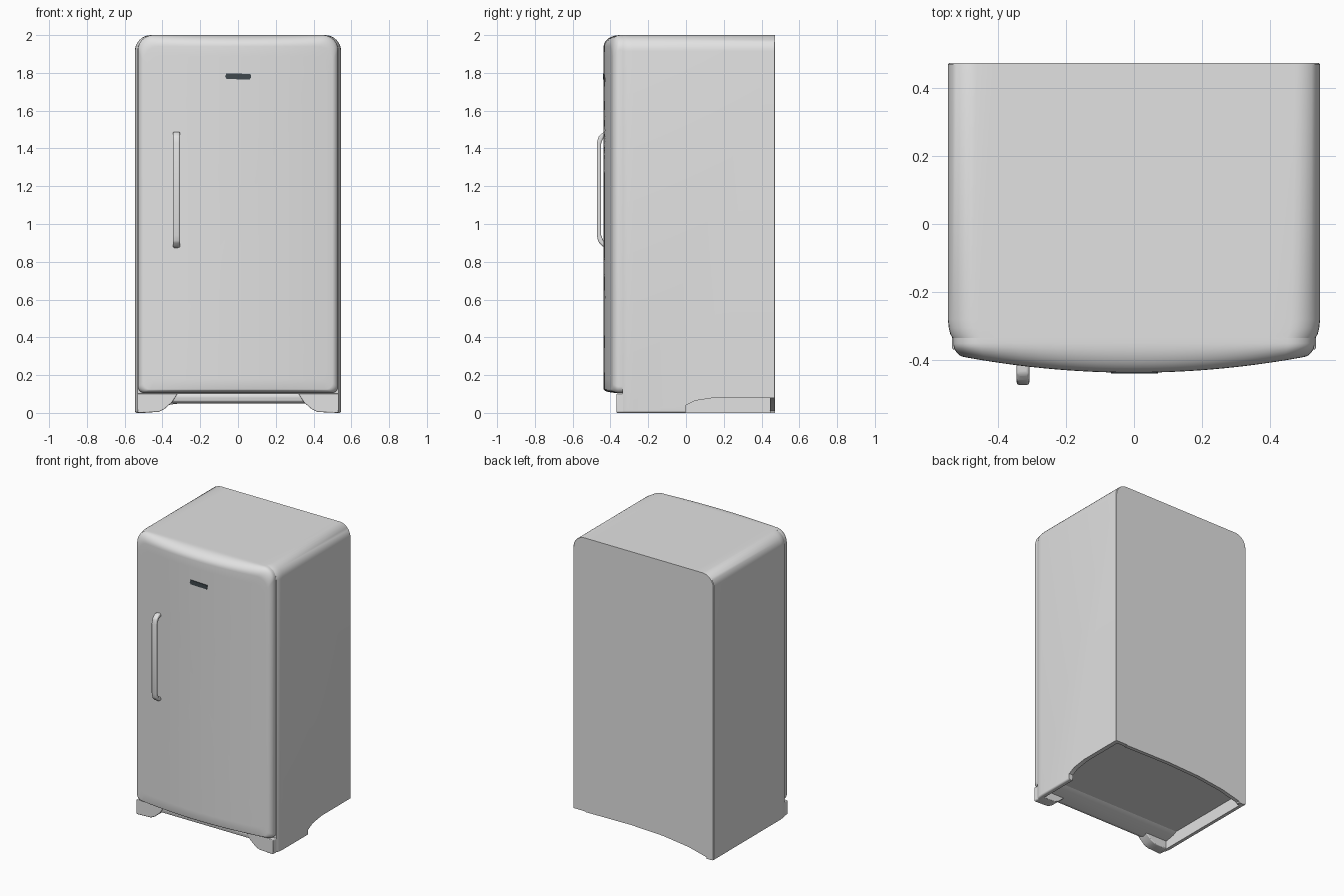
import bpy, bmesh, math
from mathutils import Vector

if "Cube" in bpy.data.objects:
    bpy.data.objects.remove(bpy.data.objects["Cube"])


def material(name, rgb):
    m = bpy.data.materials.new(name)
    m.diffuse_color = (*rgb, 1)
    m.use_nodes = True
    m.node_tree.nodes["Principled BSDF"].inputs["Base Color"].default_value = m.diffuse_color
    return m


ENAMEL = material("light_grey_enamel", (0.76, 0.76, 0.76))
SLATE = material("slate_badge", (0.05, 0.065, 0.075))


def finish(name, bm, mat):
    bmesh.ops.recalc_face_normals(bm, faces=bm.faces)
    me = bpy.data.meshes.new(name)
    bm.to_mesh(me)
    bm.free()
    ob = bpy.data.objects.new(name, me)
    bpy.context.collection.objects.link(ob)
    me.materials.append(mat)
    return ob


def activate(ob):
    bpy.ops.object.select_all(action='DESELECT')
    ob.select_set(True)
    bpy.context.view_layer.objects.active = ob


def smooth(ob, angle=35):
    activate(ob)
    bpy.ops.object.shade_smooth_by_angle(angle=math.radians(angle))


def arc(cx, cz, r, start):
    return [(cx + r * math.cos(math.radians(start + 90 * i / 8)),
             cz + r * math.sin(math.radians(start + 90 * i / 8))) for i in range(9)]


def outline(w, z0, z1, rt, rb, n=16):
    """Rounded rectangle in x-z with subdivided top and bottom edges."""
    def edge(xa, xb, z):
        return [(xa + (xb - xa) * i / n, z) for i in range(1, n)]
    return (edge(-w + rb, w - rb, z0) + arc(w - rb, z0 + rb, rb, -90)
            + arc(w - rt, z1 - rt, rt, 0) + edge(w - rt, -w + rt, z1)
            + arc(-w + rt, z1 - rt, rt, 90) + arc(-w + rb, z0 + rb, rb, 180))


def loft(name, rings, mat):
    bm = bmesh.new()
    vs = [[bm.verts.new(p) for p in r] for r in rings]
    n = len(vs[0])
    for a, b in zip(vs, vs[1:]):
        for i in range(n):
            bm.faces.new((a[i], a[(i + 1) % n], b[(i + 1) % n], b[i]))
    bm.faces.new(vs[0])
    bm.faces.new(vs[-1])
    return finish(name, bm, mat)


def prism(name, pts, axis, a, b, mat, bevel=0):
    """Extrude a 2D outline along x (points y,z) or y (points x,z)."""
    def at(p, d):
        return (d, p[0], p[1]) if axis == 'x' else (p[0], d, p[1])
    bm = bmesh.new()
    f = bm.faces.new([bm.verts.new(at(p, a)) for p in pts])
    ext = bmesh.ops.extrude_face_region(bm, geom=[f])
    new = [g for g in ext['geom'] if isinstance(g, bmesh.types.BMVert)]
    bmesh.ops.translate(bm, verts=new, vec=Vector(at((0, 0), b - a)))
    ob = finish(name, bm, mat)
    if bevel:
        m = ob.modifiers.new("soft_edges", 'BEVEL')
        m.width, m.segments, m.limit_method = bevel, 3, 'ANGLE'
        m.angle_limit = math.radians(25)
        smooth(ob)
    return ob


# Cabinet: rounded shell, sides easing inward at the front to meet the door
rings = []
for y, d in [(0.472, 0.004), (0.468, 0), (-0.28, 0), (-0.305, 0.003),
             (-0.322, 0.007), (-0.335, 0.014)]:
    rings.append([(x, y, z) for x, z in outline(0.546 - d, 0, 2.0, 0.085, 0.012)])
cabinet = loft("cabinet", rings, ENAMEL)

# Cutters: hollow underside, cut-out at right rear, arch along the back
cutters = [
    prism("cut_under", [(-0.6, -0.1), (0.445, -0.1), (0.445, 0.085), (-0.6, 0.085)],
          'x', -0.515, 0.515, ENAMEL),
    prism("cut_side", [(-0.01, -0.1), (0.0, 0.04), (0.05, 0.065), (0.15, 0.08),
                       (0.6, 0.08), (0.6, -0.1)], 'x', 0.45, 0.7, ENAMEL),
    prism("cut_back", [(-0.5, -0.1), (-0.49, 0.01), (-0.35, 0.045), (-0.15, 0.07),
                       (0.1, 0.08), (0.53, 0.075), (0.53, -0.1)], 'y', 0.4, 0.7, ENAMEL),
]
for c in cutters:
    c.hide_render = True
    m = cabinet.modifiers.new("cut", 'BOOLEAN')
    m.operation, m.object, m.solver = 'DIFFERENCE', c, 'EXACT'
    activate(cabinet)
    bpy.ops.object.modifier_apply(modifier=m.name)
    bpy.data.objects.remove(c)
smooth(cabinet)

# Door: softly rounded rim and a front bowed outward across its width
W, Z0, Z1, CZ = 0.53, 0.105, 2.0, 1.05


def bow(x):
    return 0.052 * (1 - min(1, (x / W) ** 2))


rings = [[(x, -0.334, z) for x, z in outline(W, Z0, Z1, 0.08, 0.035)]]
for i in range(9):
    t = math.radians(90 * i / 8)
    s, k = math.sin(t), 1 - math.cos(t)
    o = outline(W - 0.03 * k, Z0 + 0.02 * k, Z1 - 0.06 * k, 0.08, 0.035)
    rings.append([(x, -0.35 - (0.034 + bow(x)) * s, z) for x, z in o])
last = rings[-1]
for f in (0.94, 0.85, 0.72, 0.58, 0.44, 0.3, 0.16, 0.04):
    rings.append([(x * f, -0.384 - bow(x * f), CZ + (z - CZ) * f) for x, _, z in last])
smooth(loft("door", rings, ENAMEL))

# Kick panel below the door, sloping back underneath
prism("kick_panel", [(-0.36, 0.103), (-0.365, 0.085), (-0.36, 0.06), (-0.33, 0.05),
                     (-0.22, 0.07), (-0.18, 0.09)], 'x', -0.525, 0.525, ENAMEL, 0.006)

# Front feet, tapering inward
for side, s in (("left", -1), ("right", 1)):
    prism(side + "_front_foot", [(s * x, z) for x, z in
          [(0.533, 0.102), (0.533, 0.005), (0.525, 0), (0.42, 0.005), (0.39, 0.02),
           (0.35, 0.055), (0.32, 0.102)]], 'y', -0.368, -0.29, ENAMEL, 0.005)

# Door handle: a long bar with sloping ends
prism("handle", [(-0.40, 1.49), (-0.44, 1.485), (-0.462, 1.465), (-0.472, 1.43),
                 (-0.472, 0.94), (-0.464, 0.905), (-0.44, 0.88), (-0.40, 0.87),
                 (-0.40, 0.895), (-0.435, 0.905), (-0.449, 0.94), (-0.449, 1.43),
                 (-0.435, 1.46), (-0.40, 1.465)], 'x', -0.344, -0.307, ENAMEL, 0.008)

# Plain badge plate
prism("badge_plate", [(-0.068, 1.78), (-0.06, 1.768), (0.062, 1.764), (0.07, 1.778),
                      (0.066, 1.794), (-0.062, 1.798)], 'y', -0.439, -0.431, SLATE)
